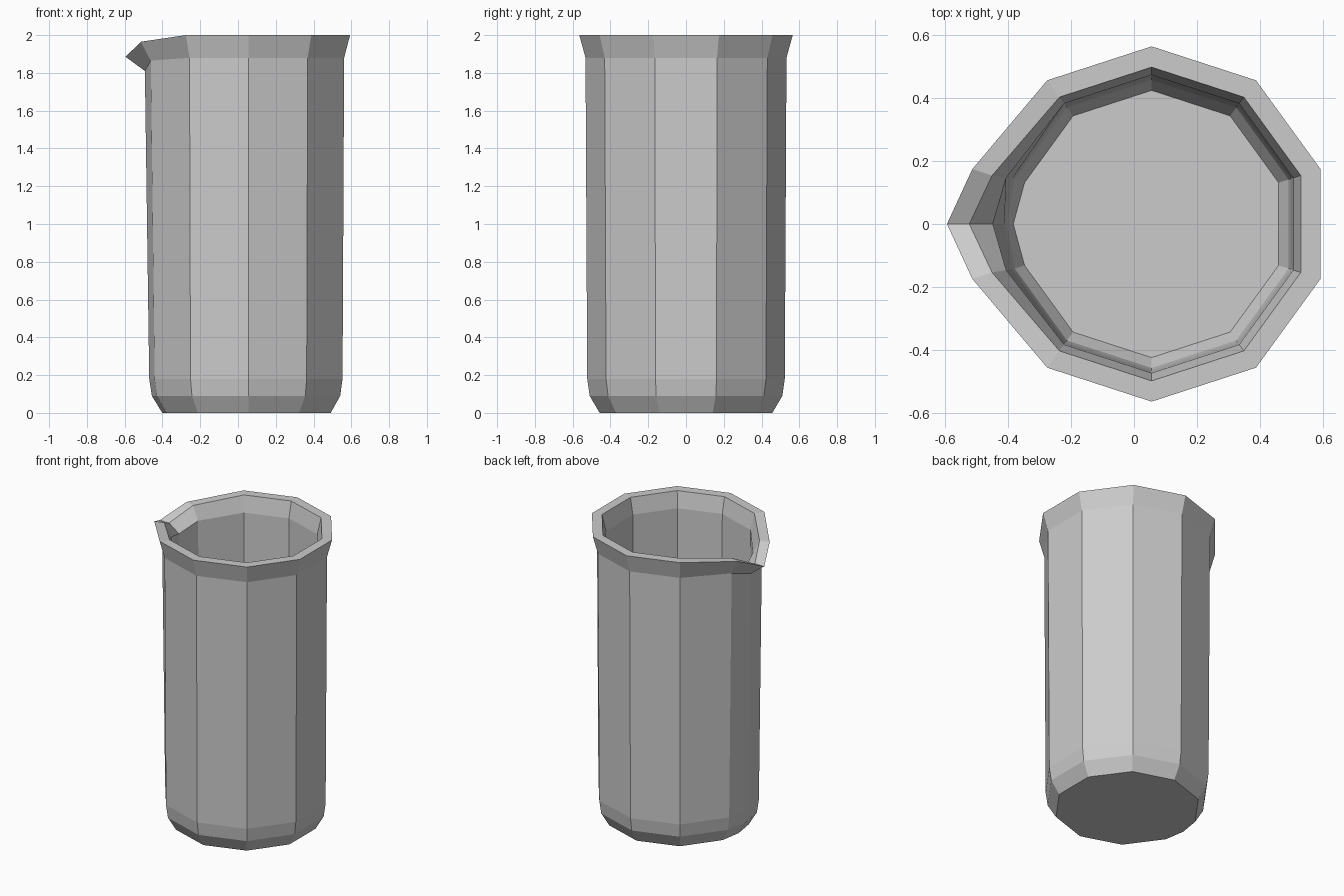
import bpy, bmesh
from math import radians, cos, sin
from mathutils import Vector

default = bpy.data.objects.get("Cube")
if default:
    bpy.data.objects.remove(default)

CENTRE_X = 0.056

# Single flat grey
grey = bpy.data.materials.new("light_grey")
grey.use_nodes = True
colour = (0.6, 0.6, 0.6, 1)
grey.diffuse_color = colour
grey.node_tree.nodes["Principled BSDF"].inputs["Base Color"].default_value = colour

# Ten even sides plus one extra corner under the spout
angles = sorted([18 + 36 * k for k in range(10)] + [180])

# Wall section from outer base, over the rim, to the inner floor:
# radius, height, radius at spout corner, height at spout corner
section = [
    (0.457, 0.0, 0.457, 0.0),
    (0.510, 0.09, 0.512, 0.09),
    (0.523, 0.18, 0.526, 0.18),
    (0.532, 1.88, 0.549, 1.81),
    (0.565, 2.0, 0.651, 1.885),
    (0.499, 2.0, 0.580, 1.885),
    (0.474, 1.89, 0.505, 1.83),
    (0.466, 0.19, 0.468, 0.19),
    (0.458, 0.12, 0.460, 0.12),
    (0.425, 0.06, 0.440, 0.06),
]
RIM = (4, 5)

bm = bmesh.new()
rings = []
for level, (r, z, spout_r, spout_z) in enumerate(section):
    ring = []
    for a in angles:
        radius, height = (spout_r, spout_z) if a == 180 else (r, z)
        p = Vector((radius * cos(radians(a)) + CENTRE_X, radius * sin(radians(a)), height))
        # Pull the corners beside the spout outward and down
        if a in (162, 198):
            if level in RIM:
                p.x -= 0.033
                p.z = 1.965
            elif level in (3, 6):
                p.x -= 0.012
                p.z -= 0.015
        ring.append(bm.verts.new(p))
    rings.append(ring)

# Walls, rim and lining
n = len(angles)
for lower, upper in zip(rings, rings[1:]):
    for i in range(n):
        j = (i + 1) % n
        bm.faces.new((lower[i], lower[j], upper[j], upper[i]))

# Underside and inner floor
bm.faces.new(list(reversed(rings[0])))
bm.faces.new(rings[-1])
bmesh.ops.recalc_face_normals(bm, faces=bm.faces)

mesh = bpy.data.meshes.new("beaker")
bm.to_mesh(mesh)
bm.free()
mesh.materials.append(grey)
beaker = bpy.data.objects.new("beaker", mesh)
bpy.context.collection.objects.link(beaker)
